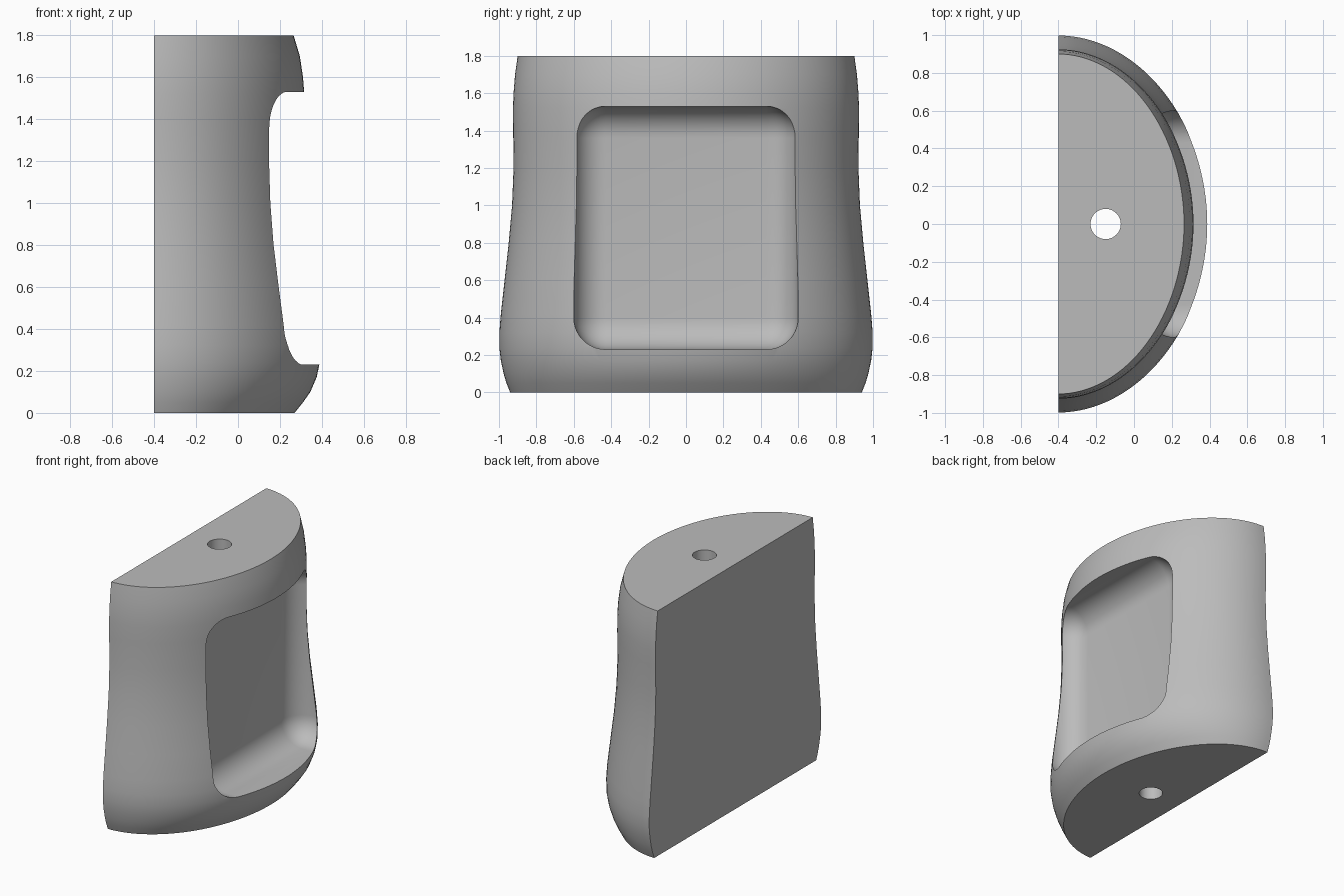
import bpy, bmesh
from math import sin, cos, pi, radians

default = bpy.data.objects.get("Cube")
if default:
    bpy.data.objects.remove(default, do_unlink=True)

BACK_X = -0.4
HEIGHT = 1.8
SEGMENTS = 64
ROUNDNESS = 1.96

# Side profile: height, half width, depth in front of the flat back
PROFILE = [
    (0.0, 0.94, 0.67), (0.05, 0.96, 0.71), (0.1, 0.975, 0.745),
    (0.17, 0.99, 0.775), (0.24, 0.998, 0.79), (0.32, 0.998, 0.792),
    (0.42, 0.99, 0.785), (0.6, 0.97, 0.763), (0.8, 0.948, 0.738),
    (1.0, 0.93, 0.722), (1.2, 0.922, 0.716), (1.4, 0.924, 0.717),
    (1.52, 0.925, 0.716), (1.6, 0.922, 0.71), (1.7, 0.914, 0.695),
    (HEIGHT, 0.9, 0.665),
]

grey = bpy.data.materials.new("plain grey")
grey.use_nodes = True
color = (0.5, 0.5, 0.5, 1.0)
grey.diffuse_color = color
grey.node_tree.nodes["Principled BSDF"].inputs["Base Color"].default_value = color


def add_object(name, bm):
    bmesh.ops.recalc_face_normals(bm, faces=bm.faces)
    mesh = bpy.data.meshes.new(name)
    bm.to_mesh(mesh)
    bm.free()
    mesh.materials.append(grey)
    obj = bpy.data.objects.new(name, mesh)
    bpy.context.collection.objects.link(obj)
    return obj


def arc_point(i, half_width, depth, z):
    angle = pi * i / SEGMENTS - pi / 2
    s, c = sin(angle), max(cos(angle), 0.0)
    power = 2 / ROUNDNESS
    y = half_width * abs(s) ** power * (1 if s > 0 else -1)
    return BACK_X + depth * c ** power, y, z


# Half-round body, lofted through the profile
bm = bmesh.new()
rings = [[bm.verts.new(arc_point(i, w, d, z)) for i in range(SEGMENTS + 1)]
         for z, w, d in PROFILE]
for low, high in zip(rings, rings[1:]):
    for i in range(SEGMENTS):
        bm.faces.new((low[i], low[i + 1], high[i + 1], high[i]))
bm.faces.new(rings[0])
bm.faces.new(rings[-1])
bm.faces.new([r[0] for r in rings] + [r[-1] for r in reversed(rings)])
body = add_object("half_round_body", bm)

# Rounded pocket in the curved side
bm = bmesh.new()
bmesh.ops.create_cube(bm, size=1)
for v in bm.verts:
    v.co = (0.05 if v.co.x < 0 else 1.0, v.co.y * 1.2, 0.88 + v.co.z * 1.3)
bmesh.ops.bevel(bm, geom=bm.edges[:], offset=0.17, segments=10,
                profile=0.5, affect='EDGES')
pocket = add_object("pocket_cutter", bm)

# Vertical through hole
bm = bmesh.new()
bmesh.ops.create_cone(bm, cap_ends=True, segments=48, radius1=0.08,
                      radius2=0.08, depth=HEIGHT + 0.4)
bmesh.ops.translate(bm, verts=bm.verts, vec=(-0.15, 0, HEIGHT / 2))
hole = add_object("hole_cutter", bm)

# Cut both shapes out of the body
bpy.ops.object.select_all(action='DESELECT')
body.select_set(True)
bpy.context.view_layer.objects.active = body
for cutter in (pocket, hole):
    cutter.hide_render = True
    mod = body.modifiers.new("cut", 'BOOLEAN')
    mod.operation = 'DIFFERENCE'
    mod.solver = 'EXACT'
    mod.object = cutter
    bpy.ops.object.modifier_apply(modifier=mod.name)
    bpy.data.objects.remove(cutter, do_unlink=True)

bpy.ops.object.shade_smooth_by_angle(angle=radians(28))
